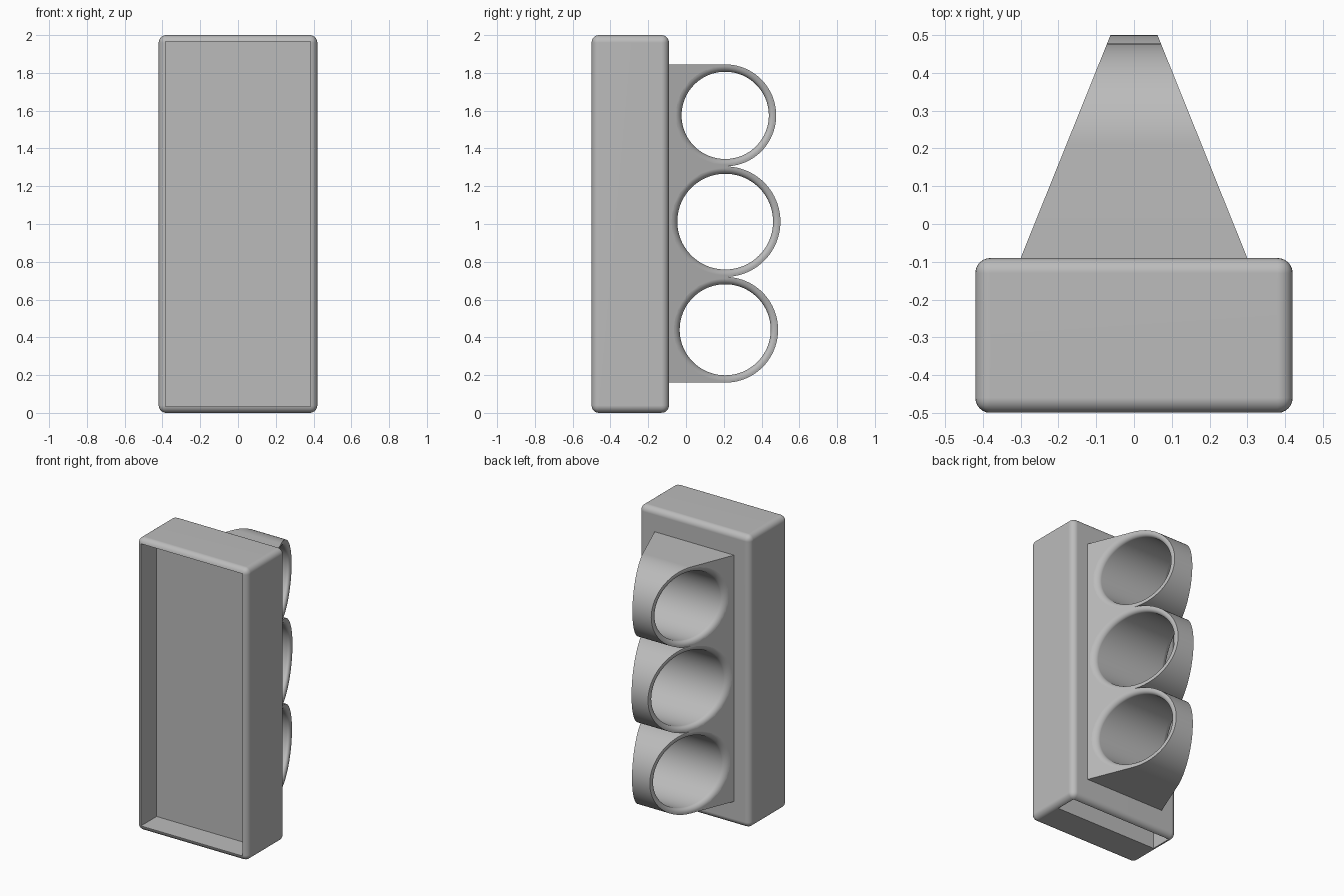
import bpy, bmesh
from math import sin, cos, pi
from mathutils import Vector

if "Cube" in bpy.data.objects:
    bpy.data.objects.remove(bpy.data.objects["Cube"])

grey = bpy.data.materials.new("plain grey")
grey.use_nodes = True
grey.diffuse_color = (0.5, 0.5, 0.5, 1)
grey.node_tree.nodes["Principled BSDF"].inputs["Base Color"].default_value = (0.5, 0.5, 0.5, 1)


def make_object(name, bm):
    bmesh.ops.recalc_face_normals(bm, faces=bm.faces)
    mesh = bpy.data.meshes.new(name)
    bm.to_mesh(mesh)
    bm.free()
    mesh.materials.append(grey)
    obj = bpy.data.objects.new(name, mesh)
    bpy.context.collection.objects.link(obj)
    return obj


def box(name, low, high, radius=0):
    bm = bmesh.new()
    bmesh.ops.create_cube(bm, size=1)
    low, high = Vector(low), Vector(high)
    for v in bm.verts:
        v.co = (low + high) / 2 + v.co * (high - low)
    if radius:
        bmesh.ops.bevel(bm, geom=bm.edges[:], offset=radius, segments=6,
                        profile=0.5, affect='EDGES')
    return make_object(name, bm)


def finish(obj, cutters):
    """Cut the openings, then shade smooth with sharp edges kept."""
    bpy.ops.object.select_all(action='DESELECT')
    obj.select_set(True)
    bpy.context.view_layer.objects.active = obj
    for cutter in cutters:
        mod = obj.modifiers.new("cut", 'BOOLEAN')
        mod.object, mod.solver = cutter, 'EXACT'
        bpy.ops.object.modifier_apply(modifier=mod.name)
        bpy.data.objects.remove(cutter)
    bpy.ops.object.shade_smooth_by_angle(angle=pi / 6)
    obj.modifiers.new("even shading", 'WEIGHTED_NORMAL').keep_sharp = True


# Rounded case with a shallow front tray and a deep slot open at the bottom
BACK, WALL = -0.09, 0.035
case = box("case", (-0.42, -0.5, 0), (0.42, BACK, 2), 0.04)
tray = box("tray_cutter", (-0.385, -0.7, WALL), (0.385, -0.33, 2 - WALL))
slot = box("slot_cutter", (-0.385, -0.27, -0.2), (0.385, BACK - WALL, 2 - WALL))
finish(case, [tray, slot])

# Finger grip: three stacked rings, as (centre height, outer radius)
RINGS = [(0.44, 0.28), (1.0125, 0.2925), (1.575, 0.27)]
AXIS_Y, RIM, FILLET = 0.2075, 0.039, 0.03


def half_width(y):
    return 0.3 - (y - BACK) * 0.403


# Side profile: straight block at the case, half circles at the back
profile = [(BACK - 0.005, 0.16)]
for i, (z, r) in enumerate(RINGS):
    for k in range(1 if i else 0, 41):
        a = -pi / 2 + pi * k / 40
        profile.append((AXIS_Y + r * cos(a), z + r * sin(a)))
profile.append((BACK - 0.005, 1.845))

bm = bmesh.new()
sides = [[bm.verts.new((s * half_width(y), y, z)) for y, z in profile] for s in (-1, 1)]
for side in sides:
    bm.faces.new(side)
n = len(profile)
for i in range(n):
    j = (i + 1) % n
    bm.faces.new((sides[0][i], sides[0][j], sides[1][j], sides[1][i]))
grip = make_object("finger_grip", bm)


def hole_cutter(z, r, count=80, steps=6):
    """Cylinder along x whose ends flare to round over the hole rims."""
    flare = [(FILLET * (1 - cos(t)), FILLET * (sin(t) - 1))
             for t in [pi / 2 * k / steps for k in range(steps + 1)]]
    flare.append((FILLET, 0.1))
    sections = [(-1, dr, dx) for dr, dx in reversed(flare)] + [(1, dr, dx) for dr, dx in flare]
    bm = bmesh.new()
    loops = []
    for s, dr, dx in sections:
        loop = []
        for k in range(count):
            a = 2 * pi * k / count
            y = AXIS_Y + (r + dr) * cos(a)
            loop.append(bm.verts.new((s * (half_width(y) + dx), y, z + (r + dr) * sin(a))))
        loops.append(loop)
    for a, b in zip(loops, loops[1:]):
        for k in range(count):
            m = (k + 1) % count
            bm.faces.new((a[k], a[m], b[m], b[k]))
    bm.faces.new(loops[0])
    bm.faces.new(loops[-1])
    return make_object("hole_cutter", bm)


finish(grip, [hole_cutter(z, r - RIM) for z, r in RINGS])
